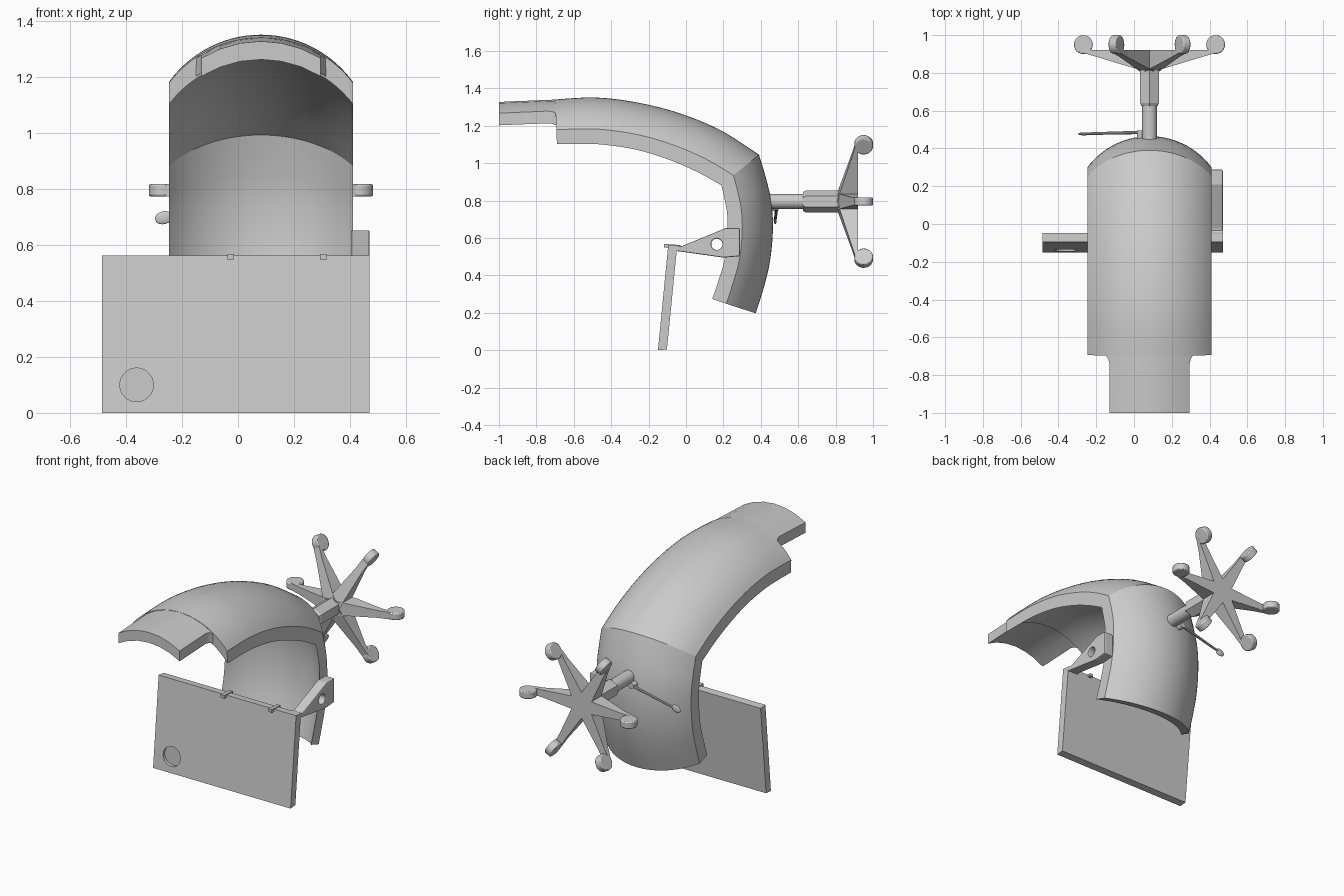
import bpy, bmesh
from math import sin, cos, pi, asin, radians
from mathutils import Vector, Matrix

if "Cube" in bpy.data.objects:
    bpy.data.objects.remove(bpy.data.objects["Cube"])

CX = 0.082          # the seat shell is offset from the panel centre
HUB_Z = 0.795


def loft(name, rings, smooth=False):
    """Skin a list of equal-length closed rings and cap both ends."""
    bm = bmesh.new()
    vs = [[bm.verts.new(p) for p in r] for r in rings]
    n = len(rings[0])
    for a, b in zip(vs, vs[1:]):
        for i in range(n):
            j = (i + 1) % n
            bm.faces.new((a[i], a[j], b[j], b[i]))
    bm.faces.new(vs[0])
    bm.faces.new(vs[-1])
    bmesh.ops.recalc_face_normals(bm, faces=bm.faces)
    me = bpy.data.meshes.new(name)
    bm.to_mesh(me)
    bm.free()
    ob = bpy.data.objects.new(name, me)
    bpy.context.collection.objects.link(ob)
    activate(ob)
    if smooth:
        bpy.ops.object.shade_smooth_by_angle(angle=radians(25))
    return ob


def activate(ob):
    bpy.ops.object.select_all(action='DESELECT')
    ob.select_set(True)
    bpy.context.view_layer.objects.active = ob


def rod(name, p0, p1, r0, r1=None, n=24):
    p0, p1 = Vector(p0), Vector(p1)
    q = (p1 - p0).to_track_quat('Z', 'Y')
    r1 = r0 if r1 is None else r1
    return loft(name, [[p + q @ Vector((r * cos(2 * pi * i / n), r * sin(2 * pi * i / n), 0))
                        for i in range(n)] for p, r in ((p0, r0), (p1, r1))], True)


def cut(ob, cutter):
    m = ob.modifiers.new("cut", 'BOOLEAN')
    m.operation, m.object, m.solver = 'DIFFERENCE', cutter, 'EXACT'
    activate(ob)
    bpy.ops.object.modifier_apply(modifier=m.name)
    bpy.data.objects.remove(cutter)


def bevel(ob, w):
    m = ob.modifiers.new("bevel", 'BEVEL')
    m.width, m.segments, m.limit_method = w, 2, 'ANGLE'


# curved shell: (outer crown y, z, inner side edge y, z) along the bend
R = 0.405
def drop(x):
    return R - (R * R - x * x) ** 0.5


def arc_ring(outer, inner, half, depth, thick, n):
    """Arched cross-section running from the crown towards the side edge."""
    o = Vector((CX, *outer))
    d = (Vector((CX, *inner)) - o) / depth
    a = asin(half / R)
    xs = [R * sin(a * (2 * i / n - 1)) for i in range(n + 1)]
    top = [o + d * drop(x) + Vector((x, 0, 0)) for x in xs]
    low = [o + d * (thick + drop(x)) + Vector((x, 0, 0)) for x in reversed(xs)]
    return top + low


upper = [(-.70, 1.34, -.69, 1.10), (-.55, 1.35, -.54, 1.10), (-.4, 1.345, -.43, 1.095),
         (-.2, 1.312, -.26, 1.068), (0, 1.255, -.09, 1.015), (.2, 1.168, .06, .95),
         (.39, 1.045, .187, .88)]
lower = [(.425, .93, .205, .80), (.455, .8, .218, .725), (.465, .65, .219, .61),
         (.45, .48, .203, .48), (.415, .33, .167, .36), (.372, .197, .138, .274)]


def spline(rows, k=3):
    """Catmull-Rom refinement of the section rows."""
    v = [Vector(r) for r in rows]
    v = [v[0] * 2 - v[1]] + v + [v[-1] * 2 - v[-2]]
    out = []
    for i in range(1, len(v) - 2):
        a, b, c, d = v[i - 1:i + 3]
        for s in range(k):
            t = s / k
            out.append(0.5 * (2 * b + (c - a) * t + (2 * a - 5 * b + 4 * c - d) * t * t
                              + (3 * b - a - 3 * c + d) * t ** 3))
    return out + [v[-2]]


rows = spline(upper)[:-1] + spline([upper[-1]] + lower)
loft("curved_shell", [arc_ring(r[:2], r[2:], .328, .25, .08, 28) for r in rows], True)

# narrower lip on the front end of the shell
lip = [(-.69, 1.34, .235), (-.715, 1.339, .218), (-.74, 1.338, .212), (-1.0, 1.327, .212)]
loft("front_lip", [arc_ring((y, z), (y, z - .25), h, .25, .065, 6) for y, z, h in lip], True)

# rear stem and hexagonal hub
rod("stem", (CX, .43, HUB_Z), (CX, .66, HUB_Z), .04)
loft("hub", [[(CX + r * sin(i * pi / 3), y, HUB_Z + r * cos(i * pi / 3)) for i in range(6)]
             for y, r in ((.625, .05), (.64, .058), (.92, .058))])

# six tapered arms with a round foot on each
for k in range(6):
    rot = Matrix.Translation((CX, 0, HUB_Z)) @ Matrix.Rotation(k * pi / 3, 4, 'Y')
    arm = [[rot @ Vector(p) for p in ((r, y0, -w), (r, .92, -w), (r, .92, w), (r, y0, w))]
           for r, y0, w in ((0, .80, .045), (.05, .815, .042), (.27, .882, .023), (.345, .904, .022))]
    loft("arm_%d" % (k + 1), arm)
    foot = rod("foot_%d" % (k + 1), rot @ Vector((.35, .95, -.022)),
               rot @ Vector((.35, .95, .022)), .05)
    bevel(foot, .006)

# adjusting lever with a flat paddle
rod("lever_pivot", (.035, .45, .765), (.035, .495, .765), .018, n=12)
rod("lever_rod", (.035, .485, .765), (-.25, .478, .70), .009, .007, n=10)
bpy.ops.mesh.primitive_uv_sphere_add(segments=20, ring_count=10, location=(-.265, .477, .697))
paddle = bpy.context.object
paddle.name = "lever_paddle"
paddle.scale = (.032, .008, .023)
paddle.rotation_euler = (0, radians(-14), 0)
bpy.ops.object.shade_smooth_by_angle()

# tilted panel with a shallow round recess
panel = loft("panel", [[(x, -.15, 0), (x, -.102, .004), (x, -.047, .558), (x, -.095, .562)]
                       for x in (-.485, .47)])
cut(panel, rod("recess_cutter", (-.362, -.2, .1), (-.362, -.125, .1), .06, n=40))

# hinge clips along the top of the panel
for i, x in enumerate((-.026, .305)):
    loft("hinge_clip_%d" % (i + 1), [[(x + s, -.118, .548), (x + s, -.03, .545),
                                      (x + s, -.03, .562), (x + s, -.118, .568)]
                                     for s in (-.012, .012)])

# side bracket carrying the panel, pierced by a round hole
outline = [(-.05, .53), (-.05, .55), (-.02, .557), (.21, .652), (.288, .652), (.288, .502), (.2, .495)]
bracket = loft("side_bracket", [[(x, y, z) for y, z in outline] for x in (.405, .47)])
cut(bracket, rod("hole_cutter", (.3, .165, .566), (.55, .165, .566), .03, n=24))
bevel(bracket, .006)
rod("bracket_pin", (.40, -.045, .545), (.47, -.045, .545), .014, n=16)
